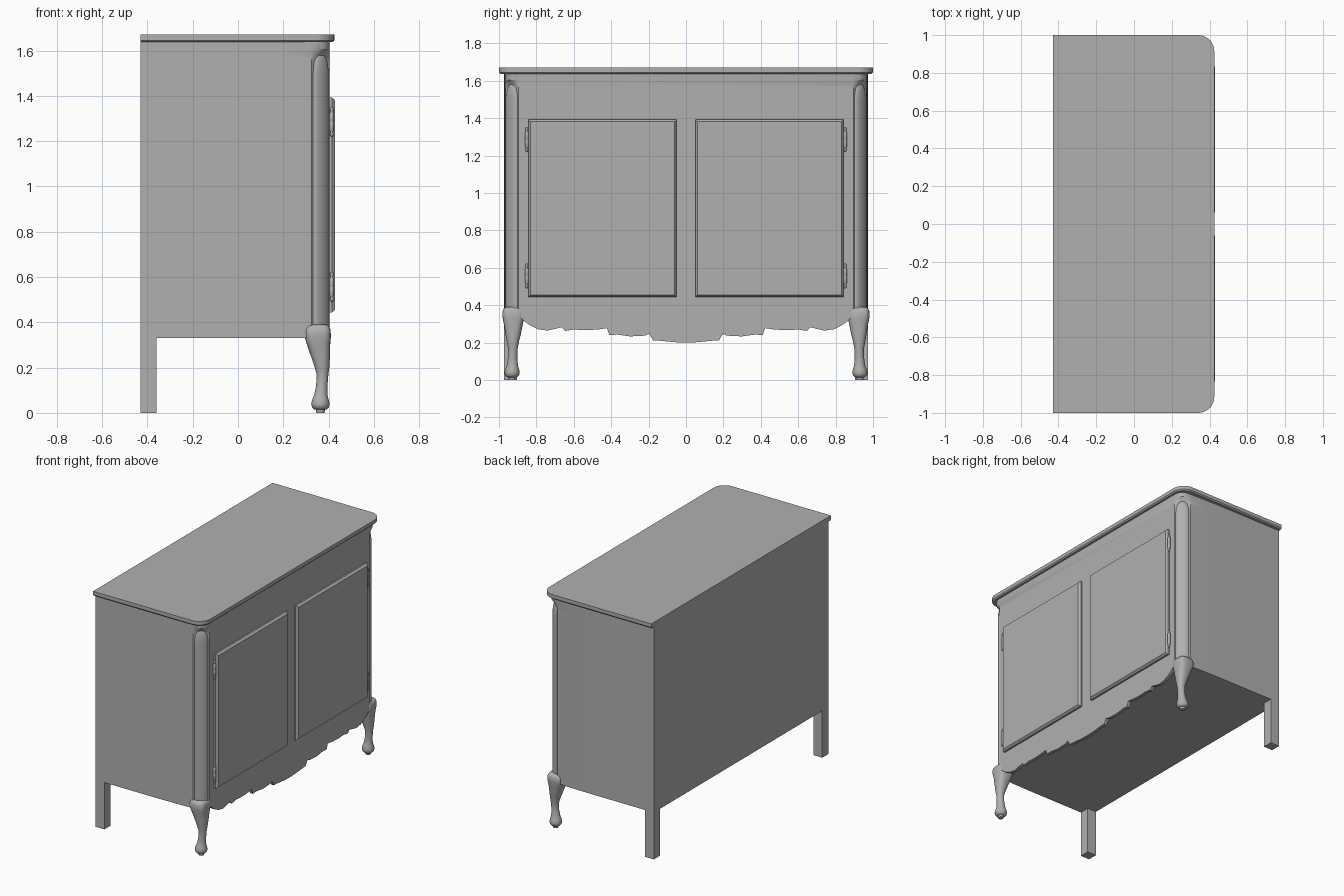
import bpy, bmesh
from math import sin, cos, pi, radians, copysign
from mathutils import Vector

if "Cube" in bpy.data.objects:
    bpy.data.objects.remove(bpy.data.objects["Cube"])

# Dark grey finish for every part
grey = bpy.data.materials.new("dark_grey")
grey.diffuse_color = (0.435, 0.435, 0.435, 1)
grey.use_nodes = True
grey.node_tree.nodes["Principled BSDF"].inputs["Base Color"].default_value = grey.diffuse_color


def loft(name, rings, mirror=False, angle=35):
    """Skin equal-length rings of points, cap both ends, shade by angle."""
    bm = bmesh.new()
    rows = [[bm.verts.new(p) for p in ring] for ring in rings]
    n = len(rows[0])
    for a, b in zip(rows, rows[1:]):
        for i in range(n):
            j = (i + 1) % n
            bm.faces.new((a[i], a[j], b[j], b[i]))
    bm.faces.new(rows[0][::-1])
    bm.faces.new(rows[-1])
    bmesh.ops.recalc_face_normals(bm, faces=bm.faces)
    me = bpy.data.meshes.new(name)
    bm.to_mesh(me)
    bm.free()
    me.materials.append(grey)
    ob = bpy.data.objects.new(name, me)
    bpy.context.collection.objects.link(ob)
    bpy.ops.object.select_all(action='DESELECT')
    ob.select_set(True)
    bpy.context.view_layer.objects.active = ob
    bpy.ops.object.shade_smooth_by_angle(angle=radians(angle))
    if mirror:
        m = ob.modifiers.new("Mirror", 'MIRROR')
        m.use_axis = (False, True, False)
        m.use_mirror_merge = False
    return ob


def ring(x, y, z, r, square=2.0, n=24):
    # superellipse: 2 is a circle, higher is squarer
    pts = []
    for i in range(n):
        c, s = cos(2 * pi * i / n), sin(2 * pi * i / n)
        e = 2 / square
        pts.append((x + r * copysign(abs(c) ** e, c), y + r * copysign(abs(s) ** e, s), z))
    return pts


def corner_oval(z, k, n=24):
    # flattened oval lying along the corner chamfer
    t, o = Vector((0.75, -0.66)), Vector((0.66, 0.75))
    c = Vector((0.3645, 0.930))
    pts = [c + t * 0.044 * k * cos(2 * pi * i / n) + o * 0.018 * k * sin(2 * pi * i / n)
           for i in range(n)]
    return [(p.x, p.y, z) for p in pts]


def rect(x, y0, y1, z0, z1):
    return [(x, y0, z0), (x, y1, z0), (x, y1, z1), (x, y0, z1)]


def top_outline(z, inset=0.0):
    xf, yh, r = 0.425 - inset, 1.0 - inset, 0.085 - inset
    arc = [(xf - r + r * sin(a), yh - r + r * cos(a), z)
           for a in [pi / 2 * i / 10 for i in range(11)]]
    half = [(-0.43, yh, z)] + arc
    return half + [(x, -y, z) for x, y, z in reversed(half)]


def body_outline(z, roundness):
    # corner is a chamfer at roundness 0 and a full round at 1
    a, b = Vector((0.325, 0.966)), Vector((0.404, 0.895))
    c = ((a + b) / 2).lerp(Vector((0.404, 0.966)), roundness)
    corner = []
    for i in range(9):
        t = i / 8
        p = a * (1 - t) ** 2 + c * 2 * t * (1 - t) + b * t * t
        corner.append((p.x, p.y, z))
    half = [(-0.43, 0.973, z), (0.05, 0.973, z), (0.2, 0.971, z)] + corner
    return half + [(x, -y, z) for x, y, z in reversed(half)]


# Table top with bevelled lower edge
loft("table_top", [top_outline(1.637, 0.008), top_outline(1.645), top_outline(1.67)], angle=25)

# Cabinet body, corners swelling to a round below the top
loft("cabinet_body", [body_outline(0.33, 0), body_outline(1.545, 0), body_outline(1.56, 0),
                      body_outline(1.585, 0.4), body_outline(1.605, 1), body_outline(1.64, 1)],
     angle=25)

# Scalloped apron under the doors
edge = [(0.0, 0.20), (0.06, 0.202), (0.16, 0.212), (0.175, 0.21), (0.197, 0.246),
        (0.22, 0.237), (0.30, 0.233), (0.37, 0.243), (0.41, 0.24), (0.423, 0.277),
        (0.47, 0.27), (0.54, 0.266), (0.60, 0.27), (0.645, 0.262), (0.665, 0.282),
        (0.70, 0.273), (0.74, 0.264), (0.79, 0.271), (0.83, 0.29), (0.86, 0.31), (0.89, 0.34)]
shape = [(-y, z) for y, z in reversed(edge[1:])] + edge
loft("apron", [[(x, y, z) for y, z in shape] for x in (0.382, 0.404)])

# Flattened corner columns with domed tops
column = [(0.36, 1), (1.48, 1), (1.50, 1)]
column += [(1.50 + 0.09 * sin(a), cos(a)) for a in [pi / 2 * i / 8 for i in range(1, 8)]]
column.append((1.59, 0.05))
loft("corner_column", [corner_oval(z, k) for z, k in column], True)

# Curved front legs with squarish knees: z, x, y, radius, squareness
leg = [(0.390, 0.352, 0.924, 0.038, 3.5), (0.383, 0.352, 0.924, 0.050, 4),
       (0.365, 0.352, 0.924, 0.057, 4), (0.335, 0.352, 0.923, 0.058, 3.5),
       (0.30, 0.356, 0.923, 0.051, 3), (0.25, 0.364, 0.924, 0.042, 2.5),
       (0.20, 0.371, 0.926, 0.032, 2.2), (0.17, 0.373, 0.926, 0.026, 2),
       (0.12, 0.370, 0.927, 0.025, 2), (0.08, 0.366, 0.928, 0.029, 2),
       (0.06, 0.364, 0.929, 0.036, 2), (0.04, 0.364, 0.930, 0.041, 2),
       (0.025, 0.364, 0.930, 0.037, 2), (0.015, 0.364, 0.930, 0.027, 2),
       (0.014, 0.364, 0.930, 0.020, 2), (0.0, 0.364, 0.930, 0.018, 2)]
loft("front_leg", [ring(x, y, z, r, q) for z, x, y, r, q in leg], True, 55)

# Square back legs
loft("back_leg", [rect(x, 0.903, 0.973, 0.0, 0.34) for x in (-0.43, -0.36)], True)

# Doors with a sloped edge
steps = [(0.395, 0.0), (0.415, 0.0), (0.429, 0.011)]
loft("door", [rect(x, 0.05 + i, 0.843 - i, 0.444 + i, 1.392 - i) for x, i in steps], True, 20)

# Barrel hinges with finials
hinge = [(-0.066, 0.002), (-0.060, 0.007), (-0.052, 0.008), (-0.045, 0.005), (-0.038, 0.010),
         (-0.002, 0.010), (0.0, 0.009), (0.002, 0.010), (0.038, 0.010), (0.045, 0.005),
         (0.052, 0.008), (0.060, 0.007), (0.066, 0.002)]
for name, zc in (("lower_hinge", 0.556), ("upper_hinge", 1.285)):
    loft(name, [ring(0.414, 0.851, zc + z, r, 2, 12) for z, r in hinge], True, 60)
